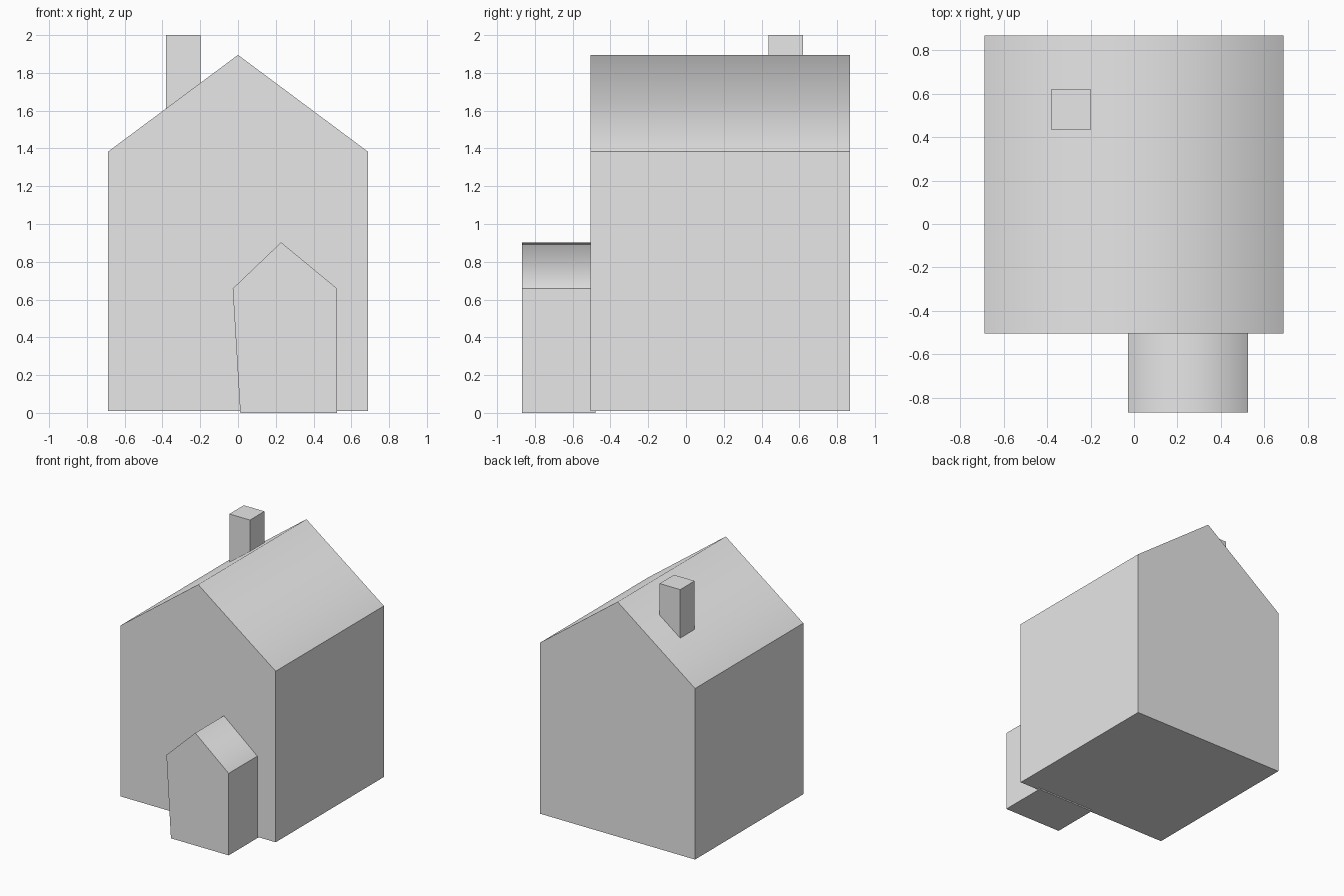
import bpy
import bmesh

# Remove the default cube
cube = bpy.data.objects.get("Cube")
if cube:
    bpy.data.objects.remove(cube, do_unlink=True)

# Single plain material
GREY = (0.8, 0.8, 0.8, 1.0)
plaster = bpy.data.materials.new("light_grey")
plaster.use_nodes = True
plaster.diffuse_color = GREY
for node in plaster.node_tree.nodes:
    if node.type == 'BSDF_PRINCIPLED':
        node.inputs["Base Color"].default_value = GREY


def extrude_profile(name, profile, y_front, y_back):
    """Extrude an (x, z) outline along y; sloped roof faces blend at the ridge."""
    bm = bmesh.new()
    front = bm.faces.new([bm.verts.new((x, y_front, z)) for x, z in profile])
    ext = bmesh.ops.extrude_face_region(bm, geom=[front], use_keep_orig=True)
    moved = [v for v in ext["geom"] if isinstance(v, bmesh.types.BMVert)]
    bmesh.ops.translate(bm, verts=moved, vec=(0, y_back - y_front, 0))
    bmesh.ops.recalc_face_normals(bm, faces=bm.faces)
    bm.normal_update()
    for face in bm.faces:
        face.smooth = 0.3 < face.normal.z < 0.95
    mesh = bpy.data.meshes.new(name)
    bm.to_mesh(mesh)
    bm.free()
    mesh.materials.append(plaster)
    obj = bpy.data.objects.new(name, mesh)
    bpy.context.collection.objects.link(obj)
    return obj


# Main house body with gabled roof
extrude_profile(
    "house_body",
    [(-0.688, 0.01), (0.688, 0.01), (0.688, 1.383), (0, 1.895), (-0.688, 1.383)],
    -0.505, 0.868)

# Entrance porch with its own small gable and one leaning wall
extrude_profile(
    "porch",
    [(0.012, 0), (0.525, 0), (0.525, 0.658), (0.228, 0.903), (-0.028, 0.658)],
    -0.868, -0.48)

# Chimney rising through the roof
extrude_profile(
    "chimney",
    [(-0.382, 1.5), (-0.199, 1.5), (-0.199, 2), (-0.382, 2)],
    0.436, 0.619)
